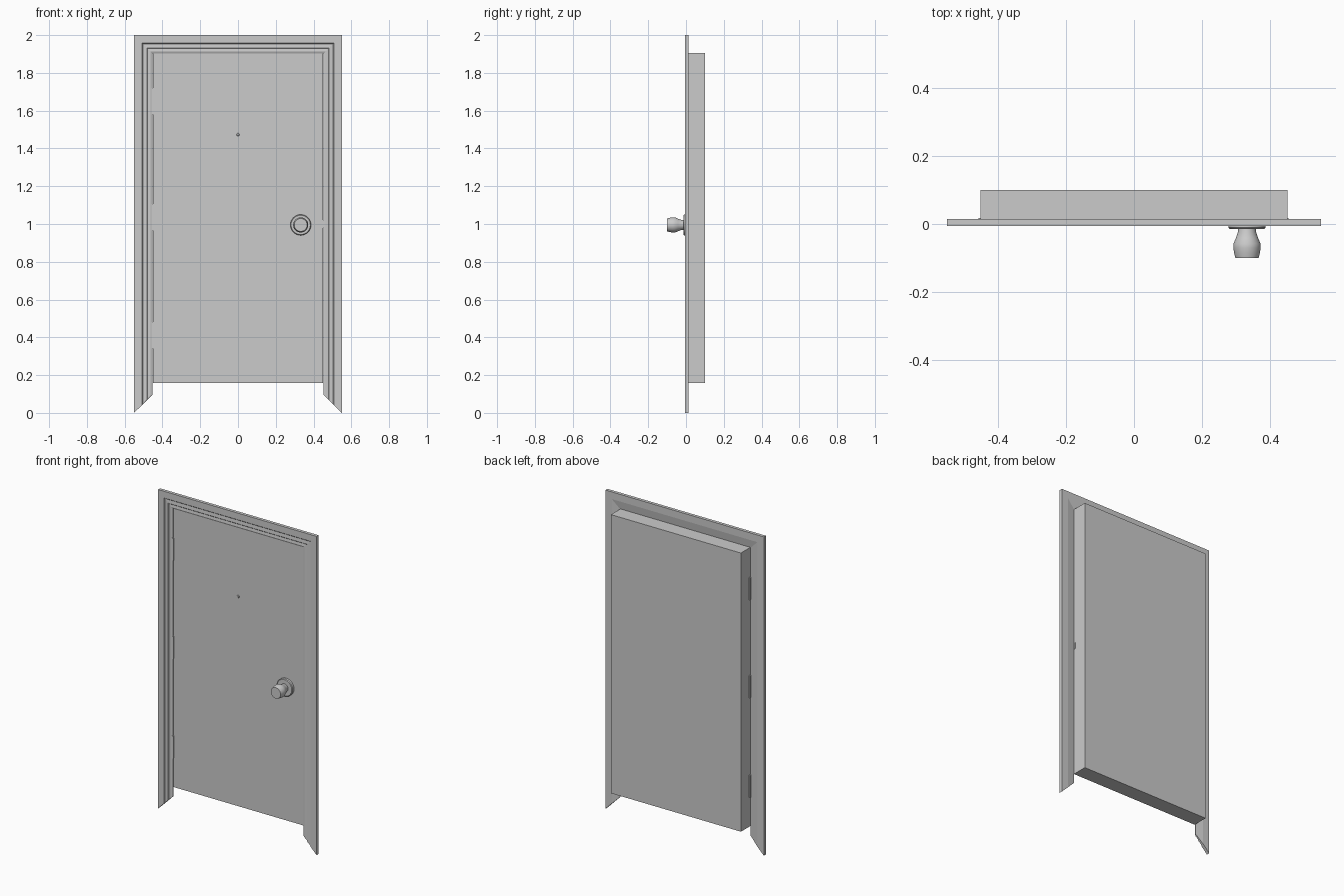
import bpy, bmesh, math
from mathutils import Matrix

cube = bpy.data.objects.get("Cube")
if cube:
    bpy.data.objects.remove(cube, do_unlink=True)

grey = bpy.data.materials.new("plain grey")
grey.use_nodes = True
tone = (0.6, 0.6, 0.6, 1)
grey.diffuse_color = tone
grey.node_tree.nodes["Principled BSDF"].inputs["Base Color"].default_value = tone


def finish(name, bm, smooth=False):
    bmesh.ops.recalc_face_normals(bm, faces=bm.faces)
    mesh = bpy.data.meshes.new(name)
    bm.to_mesh(mesh)
    bm.free()
    mesh.materials.append(grey)
    obj = bpy.data.objects.new(name, mesh)
    bpy.context.collection.objects.link(obj)
    if smooth:
        bpy.ops.object.select_all(action="DESELECT")
        obj.select_set(True)
        bpy.context.view_layer.objects.active = obj
        bpy.ops.object.shade_smooth_by_angle(angle=math.radians(30))
    return obj


def box(name, low, high):
    bm = bmesh.new()
    size = [b - a for a, b in zip(low, high)]
    mid = [(a + b) / 2 for a, b in zip(low, high)]
    bmesh.ops.create_cube(bm, size=1, matrix=Matrix.Translation(mid) @ Matrix.Diagonal((*size, 1)))
    return finish(name, bm)


def lathe(name, x, z, profile, sides=32):
    """Turn a (radius, y) profile around an axis running front to back."""
    bm = bmesh.new()
    rings = []
    for r, y in profile:
        angles = [2 * math.pi * i / sides for i in range(sides)]
        rings.append([bm.verts.new((x + r * math.cos(a), y, z + r * math.sin(a))) for a in angles])
    for a, b in zip(rings, rings[1:]):
        for i in range(sides):
            j = (i + 1) % sides
            bm.faces.new((a[i], a[j], b[j], b[i]))
    bm.faces.new(rings[0])
    bm.faces.new(rings[-1])
    return finish(name, bm, True)


# Casing: a moulded profile (inset, y) swept up, across and down with mitred ends
moulding = [(0, 0.014), (0, -0.006), (0.042, -0.006), (0.046, -0.002), (0.068, -0.004),
            (0.072, 0), (0.088, -0.002), (0.097, 0.002), (0.097, 0.006), (0.045, 0.014)]
bm = bmesh.new()
stations = []
for side, top in ((-1, False), (-1, True), (1, True), (1, False)):
    stations.append([bm.verts.new((side * (0.55 - t), y, 2 - t if top else t)) for t, y in moulding])
for a, b in zip(stations, stations[1:]):
    for i in range(len(moulding)):
        j = (i + 1) % len(moulding)
        bm.faces.new((a[i], a[j], b[j], b[i]))
bm.faces.new(stations[0])
bm.faces.new(stations[-1])
finish("door_casing", bm)

# Door slab
box("door_slab", (-0.451, 0.003, 0.157), (0.451, 0.1, 1.905))

# Hinges and strike plate
for label, z in (("lower", 0.41), ("middle", 1.035), ("upper", 1.65)):
    box(label + "_hinge", (-0.457, -0.004, z - 0.07), (-0.446, 0.018, z + 0.07))
box("strike_plate", (0.446, 0.004, 0.98), (0.454, 0.018, 1.02))

# Knob, its round backplate and the peephole
lathe("knob_backplate", 0.332, 0.995, [(0.055, 0.004), (0.055, -0.01), (0.051, -0.014)])
lathe("door_knob", 0.332, 0.995, [(0.025, -0.01), (0.027, -0.025), (0.033, -0.042), (0.04, -0.058),
                                  (0.04, -0.07), (0.038, -0.085), (0.034, -0.1)])
lathe("peephole", 0, 1.473, [(0.008, 0.004), (0.008, 0), (0.006, -0.002)], 16)
